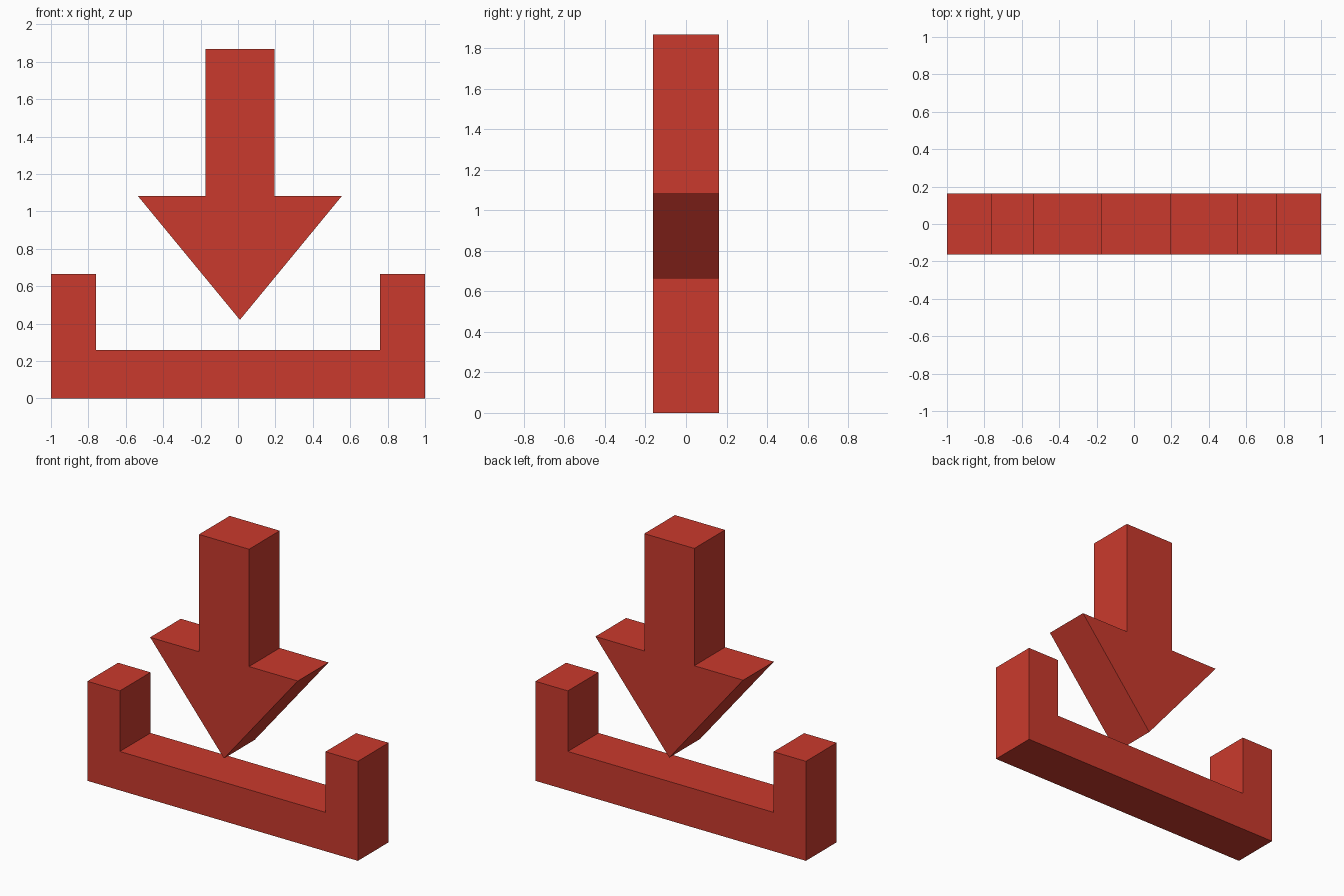
import bpy, bmesh

if "Cube" in bpy.data.objects:
    bpy.data.objects.remove(bpy.data.objects["Cube"])

HALF_DEPTH = 0.162

red = bpy.data.materials.new("red")
red.diffuse_color = (0.59, 0.042, 0.026, 1)
red.use_nodes = True
red.node_tree.nodes["Principled BSDF"].inputs["Base Color"].default_value = red.diffuse_color


def extrude_profile(name, points):
    """Solid plate from an x/z outline, centred on y = 0."""
    bm = bmesh.new()
    face = bm.faces.new([bm.verts.new((x, -HALF_DEPTH, z)) for x, z in points])
    ext = bmesh.ops.extrude_face_region(bm, geom=[face], use_keep_orig=True)
    verts = [v for v in ext["geom"] if isinstance(v, bmesh.types.BMVert)]
    bmesh.ops.translate(bm, verts=verts, vec=(0, 2 * HALF_DEPTH, 0))
    bmesh.ops.recalc_face_normals(bm, faces=bm.faces)
    mesh = bpy.data.meshes.new(name)
    bm.to_mesh(mesh)
    bm.free()
    mesh.materials.append(red)
    obj = bpy.data.objects.new(name, mesh)
    bpy.context.collection.objects.link(obj)
    return obj


def mirrored(half, centre=0.0):
    """Full outline from its right half, listed bottom to top."""
    right = [(centre + x, z) for x, z in half]
    left = [(centre - x, z) for x, z in reversed(half) if x > 0]
    return right + left


# U-shaped tray
extrude_profile("tray", mirrored([(1, 0), (1, 0.665), (0.76, 0.665), (0.76, 0.26)]))

# Arrow pointing down into the tray
extrude_profile("down_arrow", mirrored(
    [(0, 0.42), (0.546, 1.083), (0.185, 1.083), (0.185, 1.867)], centre=0.01))
